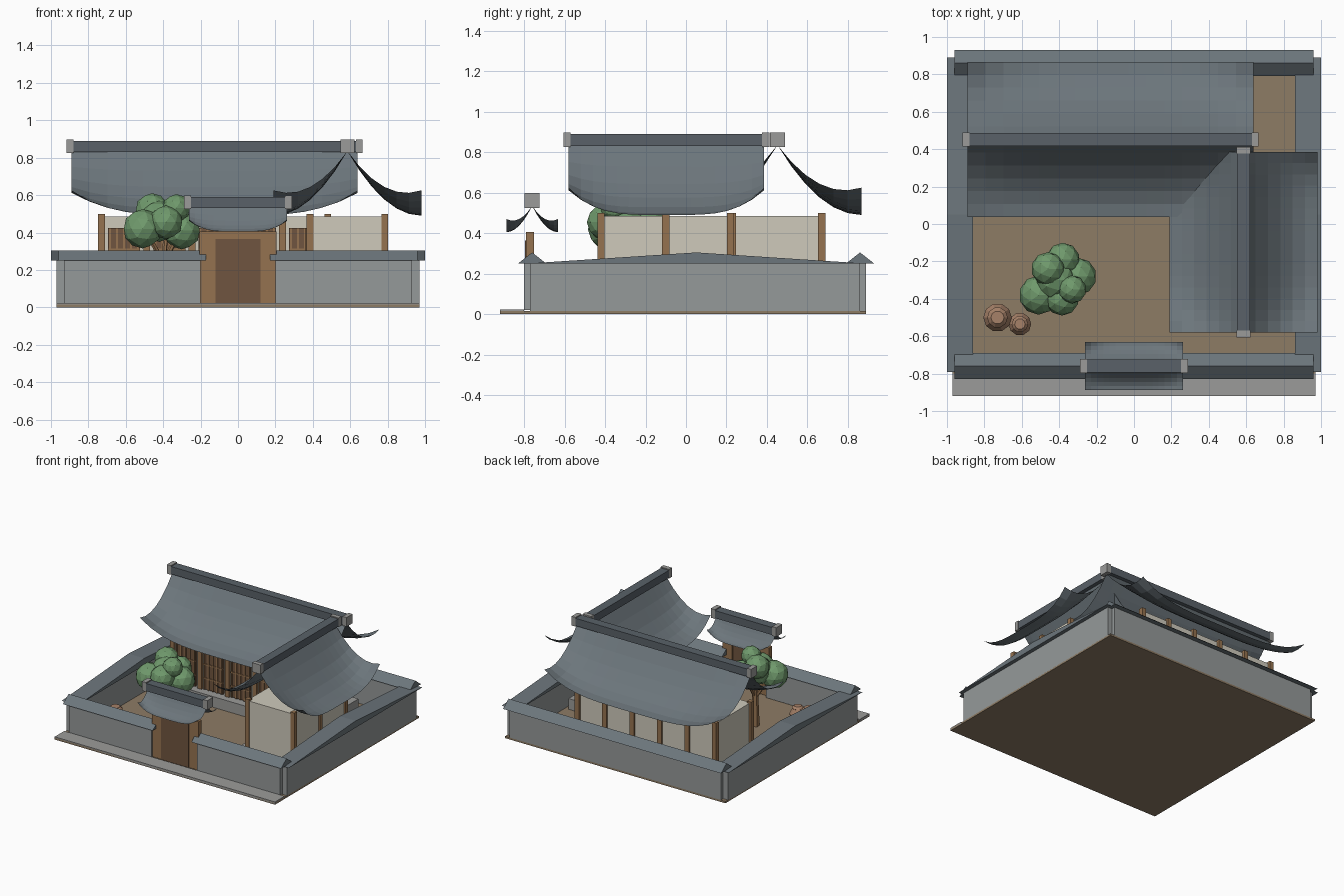
import bpy, bmesh, math
from mathutils import Vector

if "Cube" in bpy.data.objects:
    bpy.data.objects.remove(bpy.data.objects["Cube"])


def mat(name, r, g, b):
    m = bpy.data.materials.new(name)
    m.diffuse_color = (r, g, b, 1)
    m.use_nodes = True
    m.node_tree.nodes["Principled BSDF"].inputs["Base Color"].default_value = m.diffuse_color
    return m


EARTH = mat("earth", .27, .20, .13)
STONE = mat("stone", .33, .33, .32)
WALL = mat("wall_grey", .30, .32, .32)
TILE = mat("roof_tile", .15, .18, .20)
RIDGE = mat("ridge_tile", .10, .12, .14)
PLASTER = mat("plaster", .62, .59, .50)
WOOD = mat("wood", .30, .17, .08)
DOOR = mat("door_wood", .16, .09, .05)
LEAF = mat("leaf", .16, .32, .15)
CLAY = mat("clay", .38, .22, .14)


def finish(bm, name, material):
    me = bpy.data.meshes.new(name)
    bm.to_mesh(me)
    bm.free()
    me.materials.append(material)
    ob = bpy.data.objects.new(name, me)
    bpy.context.collection.objects.link(ob)
    return ob


def box(name, material, x0, x1, y0, y1, z0, z1):
    bm = bmesh.new()
    bmesh.ops.create_cube(bm, size=1)
    for v in bm.verts:
        v.co = Vector((x0 if v.co.x < 0 else x1, y0 if v.co.y < 0 else y1, z0 if v.co.z < 0 else z1))
    return finish(bm, name, material)


def prism(name, x0, x1, y0, y1, z0=.25, z1=.305):
    """Triangular wall coping with its ridge along x."""
    bm = bmesh.new()
    ym = (y0 + y1) / 2
    ends = [[bm.verts.new((x, y, z)) for y, z in ((y0, z0), (y1, z0), (ym, z1))] for x in (x0, x1)]
    a, b = ends
    bm.faces.new(a[::-1])
    bm.faces.new(b)
    for i in range(3):
        j = (i + 1) % 3
        bm.faces.new((a[i], a[j], b[j], b[i]))
    bmesh.ops.recalc_face_normals(bm, faces=bm.faces)
    return finish(bm, name, TILE)


def roof(name, cx, cy, half_len, half_span, ridge_z, drop, lift, along_y=False, beam=.035, rise=.055):
    """Sagging gable sheet with upturned corners, plus ridge beam and end blocks."""
    place = (lambda a, s: (cx + s, cy + a)) if along_y else (lambda a, s: (cx + a, cy + s))
    bm = bmesh.new()
    n, k = 16, 6
    rows = []
    for j in range(-k, k + 1):
        u = abs(j) / k
        row = []
        for i in range(n + 1):
            t = 2 * i / n - 1
            z = ridge_z - drop * (1 - (1 - u) ** 2) + lift * u * abs(t) ** 4
            row.append(bm.verts.new((*place(t * half_len, j / k * half_span), z)))
        rows.append(row)
    for r, q in zip(rows, rows[1:]):
        for i in range(n):
            f = bm.faces.new((r[i], r[i + 1], q[i + 1], q[i]))
            f.normal_update()
            if f.normal.z < 0:
                f.normal_flip()
    finish(bm, name, TILE)

    def bar(label, material, a0, a1, w, z0, z1):
        (x0, y0), (x1, y1) = place(a0, -w), place(a1, w)
        box(label, material, x0, x1, y0, y1, z0, z1)
    bar(name + "_ridge", RIDGE, -half_len, half_len, beam, ridge_z - .005, ridge_z + rise)
    for s in (-1, 1):
        e = s * (half_len + .008)
        bar(name + "_ridge_end", STONE, e - .018, e + .018, beam + .002, ridge_z - .01, ridge_z + rise + .008)


def post(x, y, z0=.09, z1=.50, w=.018):
    box("post", WOOD, x - w, x + w, y - w, y + w, z0, z1)


# ground and street paving
box("ground", EARTH, -.97, .97, -.92, .89, 0, .015)
box("street_paving", STONE, -.97, .97, -.92, -.80, .005, .022)

# courtyard walls and copings
for s in (-1, 1):
    box("side_wall", WALL, s * .93 - .04, s * .93 + .04, -.77, .86, .01, .25)
    prism("side_coping", s * .93 - .07, s * .93 + .07, -.79, .89)
    x0, x1 = sorted((s * .20, s * .93))
    box("front_wall", WALL, x0, x1, -.80, -.72, .02, .25)
    x0, x1 = sorted((s * .17, s * .96))
    prism("front_coping", x0, x1, -.83, -.69)
box("back_wall", WALL, -.93, .93, .82, .89, .01, .25)
prism("back_coping", -.96, .96, .79, .93)

# gate
for s in (-1, 1):
    x0, x1 = sorted((s * .12, s * .205))
    box("gate_post", WOOD, x0, x1, -.79, -.75, .02, .405)
box("gate_lintel", WOOD, -.12, .12, -.79, -.75, .36, .405)
for s in (-1, 1):
    x0, x1 = sorted((0, s * .12))
    box("gate_door", DOOR, x0, x1, -.795, -.765, .02, .365)
roof("gate_roof", 0, -.76, .262, .128, .535, .13, .065)

# stone plinths and plastered bodies
box("main_plinth", STONE, -.80, .55, .16, .73, .01, .10)
box("wing_plinth", STONE, .31, .86, -.49, .25, .01, .10)
box("main_body", PLASTER, -.73, .48, .23, .67, .10, .485)
box("wing_body", PLASTER, .38, .79, -.43, .23, .10, .485)

# main hall posts and lattice doors
bays = [-.73 + .242 * i for i in range(6)]
for x in bays:
    post(x, .23)
    post(x, .67)
for x in bays[:-1]:
    c = x + .121
    box("hall_door", DOOR, c - .085, c + .085, .212, .235, .11, .425)
    for i in range(5):
        bx = c - .075 + i * .0375
        box("door_bar", WOOD, bx - .005, bx + .005, .204, .214, .11, .425)
    for z in (.20, .31):
        box("door_rail", WOOD, c - .085, c + .085, .204, .214, z - .005, z + .005)

# side wing posts and courtyard doors
for y in (-.42, -.10, .22):
    post(.385, y)
    post(.785, y)
for y in (-.26, .06):
    box("wing_door", DOOR, .362, .385, y - .1, y + .1, .11, .425)

# large roofs
roof("main_roof", -.125, .452, .765, .415, .835, .345, .135)
roof("wing_roof", .585, -.097, .483, .395, .835, .345, .135, along_y=True)


# tree
def limb(p, q, r0, r1):
    p, q = Vector(p), Vector(q)
    bm = bmesh.new()
    bmesh.ops.create_cone(bm, cap_ends=True, segments=6, radius1=r0, radius2=r1, depth=(q - p).length)
    rot = (q - p).to_track_quat('Z', 'Y')
    for v in bm.verts:
        v.co = rot @ v.co + (p + q) / 2
    finish(bm, "tree_limb", WOOD)


limb((-.40, -.30, .01), (-.40, -.30, .30), .032, .02)
for q in ((-.50, -.36, .42), (-.30, -.28, .42), (-.38, -.21, .44)):
    limb((-.40, -.30, .24), q, .016, .01)
blobs = [(-.51, -.38, .42, .105), (-.385, -.40, .455, .09), (-.30, -.28, .41, .10), (-.38, -.19, .45, .09),
         (-.46, -.24, .52, .09), (-.33, -.35, .53, .075), (-.42, -.30, .46, .11)]
for x, y, z, r in blobs:
    bm = bmesh.new()
    bmesh.ops.create_icosphere(bm, subdivisions=2, radius=r)
    bmesh.ops.translate(bm, verts=bm.verts, vec=(x, y, z))
    finish(bm, "foliage", LEAF)

# storage jars, lathed
for x, y, s in ((-.73, -.50, 1), (-.61, -.535, .8)):
    prof = [(.045, .0), (.07, .04), (.076, .08), (.05, .13), (.055, .135), (.035, .155)]
    bm = bmesh.new()
    rings = [[bm.verts.new((x + r * s * math.cos(a * math.tau / 10), y + r * s * math.sin(a * math.tau / 10),
                            .015 + z * s)) for a in range(10)] for r, z in prof]
    for a, b in zip(rings, rings[1:]):
        for i in range(10):
            j = (i + 1) % 10
            bm.faces.new((a[i], a[j], b[j], b[i]))
    bm.faces.new(rings[0][::-1])
    bm.faces.new(rings[-1])
    finish(bm, "jar", CLAY)
